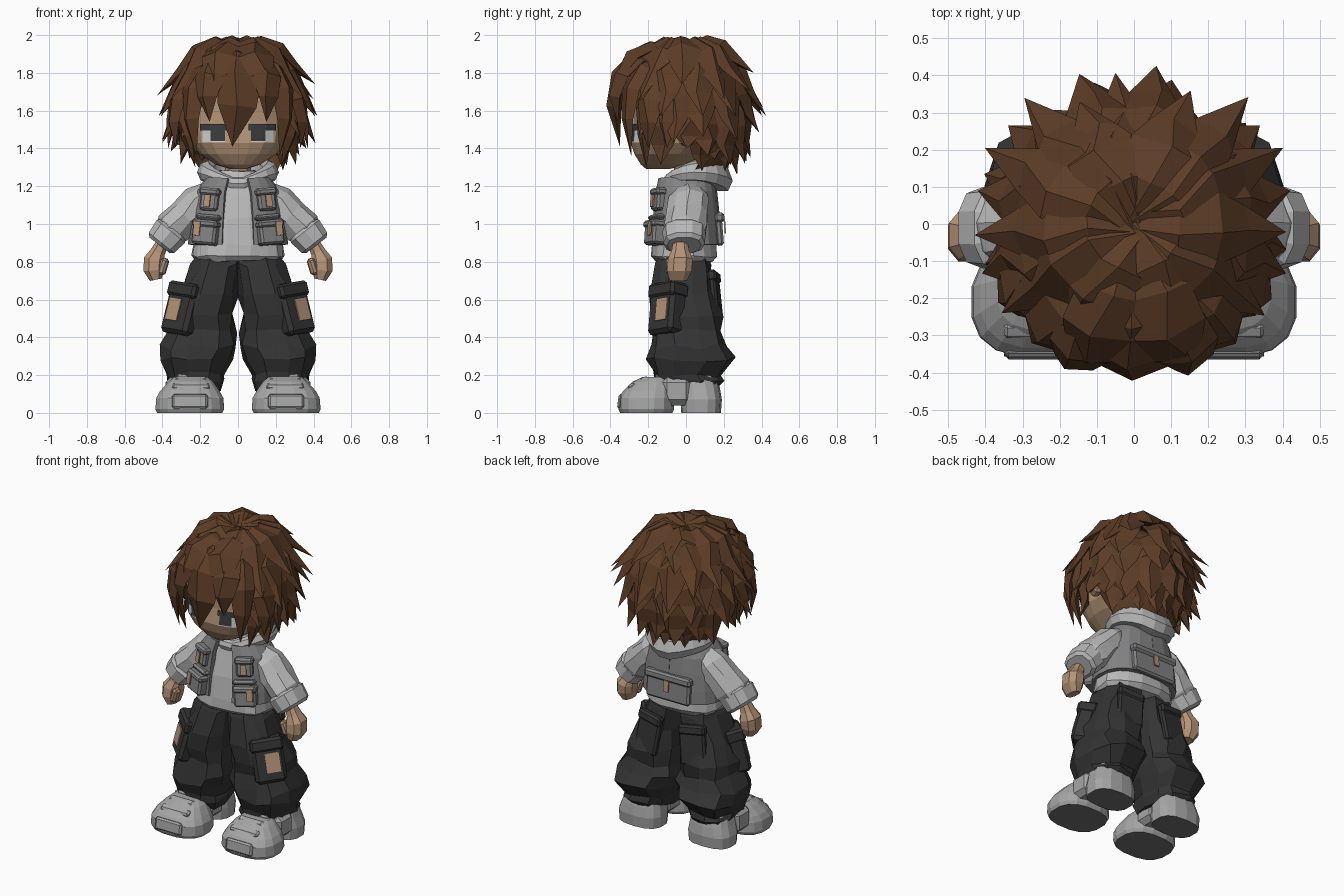
import bpy, bmesh, math, random
from mathutils import Vector, Euler
from mathutils.bvhtree import BVHTree

if "Cube" in bpy.data.objects:
    bpy.data.objects.remove(bpy.data.objects["Cube"])

random.seed(4)


def mat(name, r, g, b):
    m = bpy.data.materials.new(name)
    m.diffuse_color = (r, g, b, 1)
    m.use_nodes = True
    m.node_tree.nodes["Principled BSDF"].inputs["Base Color"].default_value = m.diffuse_color
    return m


BROWN = mat("hair brown", 0.108, 0.046, 0.02)
SKIN = mat("skin tan", 0.46, 0.295, 0.185)
LIGHT = mat("hoodie light grey", 0.48, 0.48, 0.485)
VEST = mat("vest grey", 0.225, 0.225, 0.23)
BLACK = mat("trouser charcoal", 0.034, 0.034, 0.035)
SHOE = mat("shoe grey", 0.38, 0.38, 0.385)
SOLE = mat("sole dark grey", 0.16, 0.16, 0.162)
WHITE = mat("eye white", 0.6, 0.63, 0.65)
DARK = mat("eye dark", 0.04, 0.041, 0.045)


def finish(bm, name, mats, mirror=False, solid=0):
    bmesh.ops.recalc_face_normals(bm, faces=bm.faces)
    me = bpy.data.meshes.new(name)
    bm.to_mesh(me)
    bm.free()
    ob = bpy.data.objects.new(name, me)
    bpy.context.collection.objects.link(ob)
    for m in mats:
        me.materials.append(m)
    if solid:
        s = ob.modifiers.new("thickness", 'SOLIDIFY')
        s.thickness, s.offset = solid, 0
    if mirror:
        ob.modifiers.new("mirror", 'MIRROR')
    return ob


def skin_rings(bm, rings, closed=False):
    n = len(rings[0])
    pairs = list(zip(rings, rings[1:])) + ([(rings[-1], rings[0])] if closed else [])
    for a, b in pairs:
        for i in range(n):
            j = (i + 1) % n
            bm.faces.new((a[i], a[j], b[j], b[i]))
    if not closed:
        bm.faces.new(rings[0])
        bm.faces.new(rings[-1])


def sup(a, p):
    c, s = math.cos(a), math.sin(a)
    return math.copysign(abs(c) ** p, c), math.copysign(abs(s) ** p, s)


def loft(name, secs, m, n=12, p=0.8, flat=True, jit=0, mirror=False, under=None):
    """Rings (x, y, z, rx, ry); flat rings are level, others follow the path."""
    bm = bmesh.new()
    rings = []
    for k, (x, y, z, rx, ry) in enumerate(secs):
        u = Vector((1, 0, 0))
        if not flat:
            t = Vector(secs[min(k + 1, len(secs) - 1)][:3]) - Vector(secs[max(k - 1, 0)][:3])
            u = Vector((0, 1, 0)).cross(t).normalized()
        ring = []
        for i in range(n):
            c, s = sup(2 * math.pi * (i + 0.5) / n, p)
            q = Vector((x, y, z)) + u * rx * c + Vector((0, ry * s, 0))
            q += Vector([random.uniform(-jit, jit) for _ in range(3)])
            ring.append(bm.verts.new(q))
        rings.append(ring)
    skin_rings(bm, rings)
    if under:
        for f in bm.faces:
            f.material_index = int(f.calc_center_median().z < 0.005)
    return finish(bm, name, [m] + ([under] if under else []), mirror)


def block(name, loc, size, m, rot=(0, 0, 0), off=(0, 0, 0), bevel=0.012, mirror=True):
    bm = bmesh.new()
    bmesh.ops.create_cube(bm, size=1)
    R = Euler(rot).to_matrix()
    for v in bm.verts:
        v.co = Vector([a * b for a, b in zip(v.co, size)])
    if bevel:
        bmesh.ops.bevel(bm, geom=bm.edges[:], offset=bevel, segments=1, affect='EDGES')
    for v in bm.verts:
        v.co = R @ (v.co + Vector(off)) + Vector(loc)
    return finish(bm, name, [m], mirror)


# Shoes: toe half, heel half, bridge, straps and toe panel
loft("shoe_toe", [(.255, -.21, 0, .175, .14), (.255, -.21, .02, .185, .15), (.255, -.21, .08, .18, .15),
                  (.255, -.2, .115, .16, .135), (.25, -.18, .165, .12, .105), (.25, -.16, .19, .09, .07)],
     SHOE, 16, .78, mirror=True, under=SOLE)
loft("shoe_heel", [(.25, .08, 0, .145, .105), (.25, .08, .07, .15, .11), (.245, .07, .13, .135, .11),
                   (.24, .06, .2, .12, .1)], SHOE, 14, .75, mirror=True, under=SOLE)
block("shoe_bridge", (.25, -.05, .115), (.27, .16, .15), SHOE, bevel=.03)
block("toe_panel", (.255, -.351, .06), (.19, .02, .08), SHOE, (-.12, 0, 0))
for y, z, w in ((-.285, .14, .2), (-.22, .175, .17), (-.14, .192, .15)):
    block("shoe_strap", (.25, y, z), (w, .045, .03), SHOE, (.45 if y < -.2 else .15, 0, 0), bevel=.01)

# Baggy trousers
loft("trouser_leg", [(.105, -.01, .87, .095, .11), (.125, -.02, .78, .125, .15), (.165, -.02, .63, .16, .175),
                     (.195, 0, .52, .17, .185), (.195, 0, .43, .175, .18), (.215, .005, .35, .205, .205),
                     (.228, .025, .285, .195, .225), (.225, .005, .2, .155, .18), (.225, .01, .175, .165, .185),
                     (.225, .01, .12, .13, .15)], BLACK, 11, .8, jit=.017, mirror=True)
ROT = (-.22, -.12, .75)
POS = (.288, -.1, .545)
block("cargo_pocket", POS, (.19, .11, .27), BLACK, ROT, bevel=.02)
block("cargo_flap", POS, (.2, .125, .08), BLACK, ROT, (0, -.003, .1), .015)
block("cargo_patch", POS, (.085, .008, .12), SKIN, ROT, (.02, -.058, -.01), 0)
block("seat_pocket", (.16, .155, .62), (.17, .04, .24), BLACK, (.12, -.12, -.15))
block("seat_flap", (.15, .148, .72), (.175, .05, .06), BLACK, (.12, -.12, -.15))

# Hoodie body, sleeves, cuffs and hands
loft("hoodie_body", [(0, -.01, .80, .225, .15), (0, -.01, .83, .245, .172), (0, -.01, .885, .24, .168),
                     (0, -.01, 1.03, .215, .15), (0, 0, 1.16, .2, .13), (0, .01, 1.22, .16, .12),
                     (0, .02, 1.28, .1, .1)], LIGHT, 16, .8, jit=.007)
loft("sleeve", [(.15, .015, 1.165, .065, .09), (.21, .015, 1.115, .092, .11), (.28, .01, 1.045, .092, .112),
                (.34, 0, .975, .095, .11), (.385, 0, .93, .075, .09)], LIGHT, 9, .9, False, .009, True)
loft("sleeve_cuff", [(.345, -.01, .975, .085, .1), (.355, -.01, .962, .1, .115), (.405, -.01, .9, .09, .11),
                     (.415, -.01, .887, .07, .09)], LIGHT, 10, .8, False, mirror=True)
loft("hand", [(.4, -.03, .9, .035, .04), (.425, -.03, .85, .042, .05), (.443, -.03, .81, .06, .07),
              (.446, -.035, .755, .058, .07), (.435, -.04, .705, .034, .05)], SKIN, 8, .8, False, mirror=True)
block("thumb", (.395, -.08, .775), (.04, .05, .09), SKIN, (0, -.3, .2))

# Hood: a thick ring, wide at the back and open low at the front
bm = bmesh.new()
rings = []
for i in range(18):
    a = 2 * math.pi * i / 18
    back = (math.sin(a) + 1) / 2
    r = .028 + .038 * back
    ring = []
    for k in range(7):
        b = 2 * math.pi * k / 7
        d = r * math.cos(b)
        z = 1.205 + .06 * abs(math.cos(a)) + .03 * back + 1.15 * r * math.sin(b) - .25 * d * back
        ring.append(bm.verts.new(((.17 + d) * math.cos(a), .04 + (.145 + d) * math.sin(a), z)))
    rings.append(ring)
skin_rings(bm, rings, True)
finish(bm, "hood", [LIGHT])

# Vest: open-fronted shell with pockets and tan tabs
bm = bmesh.new()
rows = []
for z, rx, ry in ((.89, .25, .175), (.97, .245, .17), (1.08, .23, .16), (1.17, .21, .15), (1.24, .155, .135)):
    rows.append([bm.verts.new((rx * c, ry * s, z)) for c, s in
                 (sup(math.radians(-76 + 166 * i / 9), .8) for i in range(9))] + [bm.verts.new((0, ry, z))])
for a, b in zip(rows, rows[1:]):
    for i in range(9):
        bm.faces.new((a[i], a[i + 1], b[i + 1], b[i]))
finish(bm, "vest", [VEST], True, .03)
LOW, TOP, YAW = (.17, -.163, .95), (.15, -.145, 1.12), (-.1, -.08, .4)
block("vest_low_pocket", LOW, (.135, .075, .12), VEST, YAW)
block("vest_low_flap", LOW, (.145, .085, .04), VEST, YAW, (0, -.004, .05))
block("vest_low_tab", LOW, (.036, .008, .075), SKIN, YAW, (.035, -.049, .02), 0)
block("vest_top_pocket", TOP, (.1, .05, .1), VEST, YAW)
block("vest_top_flap", TOP, (.115, .06, .04), VEST, YAW, (0, -.004, .05))
block("vest_top_tab", TOP, (.034, .008, .065), SKIN, YAW, (0, -.037, .0), 0)
block("vest_strap", (.155, -.155, 1.035), (.14, .05, .03), VEST, YAW)
block("back_pocket", (0, .175, .965), (.31, .04, .16), VEST, (.08, 0, 0), mirror=False)
block("back_flap", (0, .178, 1.035), (.33, .05, .05), VEST, (.08, 0, 0), mirror=False)
block("back_tab", (0, .206, .985), (.036, .008, .07), SKIN, (.08, 0, 0), bevel=0, mirror=False)

# Head, neck and ears
loft("neck", [(0, .02, 1.2, .07, .07), (0, 0, 1.36, .075, .075)], SKIN, 10)
head = loft("head", [(0, -.15, 1.29, .04, .06), (0, -.12, 1.315, .12, .12), (0, -.08, 1.37, .205, .195),
                     (0, -.045, 1.43, .255, .25), (0, -.03, 1.53, .275, .25), (0, -.02, 1.66, .285, .26),
                     (0, -.01, 1.8, .22, .2), (0, 0, 1.88, .1, .1)], SKIN, 20, .78)
block("ear", (.3, 0, 1.475), (.06, .08, .12), SKIN, (.15, .15, -.3), bevel=.018)
tree = BVHTree.FromPolygons([v.co for v in head.data.vertices], [p.vertices[:] for p in head.data.polygons])


def face_plate(name, x0, x1, z0, z1, m, lift):
    """Thin plate laid on the front of the head."""
    bm = bmesh.new()
    grid = []
    for k in range(4):
        z = z0 + (z1 - z0) * k / 3
        row = []
        for i in range(7):
            x = x0 + (x1 - x0) * i / 6
            hit = tree.ray_cast(Vector((x, -1, z)), Vector((0, 1, 0)))[0]
            row.append(bm.verts.new((x, hit.y - lift, z)))
        grid.append(row)
    for a, b in zip(grid, grid[1:]):
        for i in range(6):
            bm.faces.new((a[i], a[i + 1], b[i + 1], b[i]))
    finish(bm, name, [m], True)


face_plate("eye_white", .07, .188, 1.435, 1.51, WHITE, .005)
face_plate("iris", .07, .145, 1.44, 1.51, DARK, .008)
face_plate("eyelash", .055, .2, 1.495, 1.53, DARK, .009)

# Hair: cap under layered tapering locks
bm = bmesh.new()
bmesh.ops.create_icosphere(bm, subdivisions=3, radius=1)
for v in bm.verts:
    v.co = Vector((v.co.x * .31, v.co.y * .3, v.co.z * .38 + 1.56))
low = [f for f in bm.faces for c in [f.calc_center_median()]
       if c.z < 1.28 or (c.y < .06 and c.z < 1.5) or (c.y < -.06 and c.z < 1.64)]
bmesh.ops.delete(bm, geom=low, context='FACES')
finish(bm, "hair_cap", [BROWN])

hair = bmesh.new()
CORE = Vector((0, 0, 1.52))


def lock(root, ctrl, tip, w, th=.04, prof=(.4, .9, 1, .66), flick=0.0):
    root, ctrl, tip = Vector(root), Vector(ctrl), Vector(tip)
    rings = []
    for k, f in enumerate(prof):
        t = k / 4
        p = root * (1 - t) ** 2 + ctrl * 2 * t * (1 - t) + tip * t * t
        tan = ((ctrl - root) * (1 - t) + (tip - ctrl) * t).normalized()
        side = tan.cross(p - CORE).normalized()
        out = side.cross(tan)
        p -= out * flick * (0, .1, .5, 1)[k]
        skew = side * random.uniform(-.4, .4) * w
        rings.append([hair.verts.new(q) for q in (p - side * w * f, p + out * th * f + skew,
                                                  p + side * w * f, p - out * th * .7)])
    skin_rings(hair, rings)
    end = hair.verts.new(tip)
    for i in range(4):
        hair.faces.new((rings[-1][i], rings[-1][(i + 1) % 4], end))


def radial(deg, root, ctrl, tip, w, flick=.03):
    """Lock leaving the crown at an angle; root, ctrl and tip are (radius, z)."""
    a = math.radians(deg)
    d = Vector((math.cos(a), math.sin(a), 0))
    lock(*[d * r + Vector((0, 0, z)) for r, z in (root, ctrl, tip)], w, flick=flick)


def layer(n, gap, root, ctrl, tip, w):
    """Ring of n locks, leaving a gap in degrees at the front."""
    for i in range(n):
        deg = -90 + gap / 2 + (360 - gap) * (i + .5) / n + random.uniform(-5, 5)
        radial(deg, root, ctrl, (tip[0] + random.uniform(-.03, .02), tip[1] + random.uniform(-.05, .05)), w)


# Crown locks, flaring to long outward spikes: (angle, tip radius, tip height)
for deg, r, z in ((97, .41, 1.62), (67, .39, 1.8), (48, .46, 1.7), (27, .45, 1.66), (-3, .41, 1.74),
                  (-35, .43, 1.66), (-64, .41, 1.66), (-116, .41, 1.68), (-146, .43, 1.66),
                  (184, .43, 1.68), (153, .45, 1.7), (131, .45, 1.68), (114, .36, 1.8)):
    radial(deg, (.0, 1.935), (.26, 2.045), (r, z), .1, .045)
for deg in (82, 38, 12, -18, 198, 168, 142, 110):
    radial(deg, (.15, 1.88), (.32, 1.88), (.43, 1.57), .1)
layer(10, 70, (.2, 1.8), (.35, 1.73), (.42, 1.47), .1)
layer(11, 120, (.26, 1.66), (.35, 1.54), (.35, 1.36), .095)
layer(8, 190, (.26, 1.55), (.31, 1.45), (.26, 1.31), .08)

# Fringe: one long central lock, then matching locks each side
lock((.01, -.12, 1.92), (.03, -.46, 1.9), (-.03, -.35, 1.41), .115, .05, (.4, .8, 1, .9))
for s in (-1, 1):
    for r, c, t, w in (((.05, -.14, 1.9), (.2, -.43, 1.84), (.15, -.36, 1.54), .085),
                       ((.1, -.14, 1.88), (.31, -.37, 1.8), (.22, -.29, 1.36), .075),
                       ((.2, -.12, 1.8), (.36, -.25, 1.65), (.225, -.21, 1.3), .07),
                       ((.2, -.1, 1.8), (.38, -.22, 1.7), (.33, -.2, 1.4), .08),
                       ((.2, -.05, 1.8), (.36, -.1, 1.7), (.37, -.1, 1.4), .07),
                       ((.02, -.05, 1.93), (.12, -.35, 1.98), (.13, -.385, 1.64), .1)):
        lock((r[0] * s, *r[1:]), (c[0] * s, *c[1:]), (t[0] * s, *t[1:]), w)
finish(hair, "hair_locks", [BROWN])
